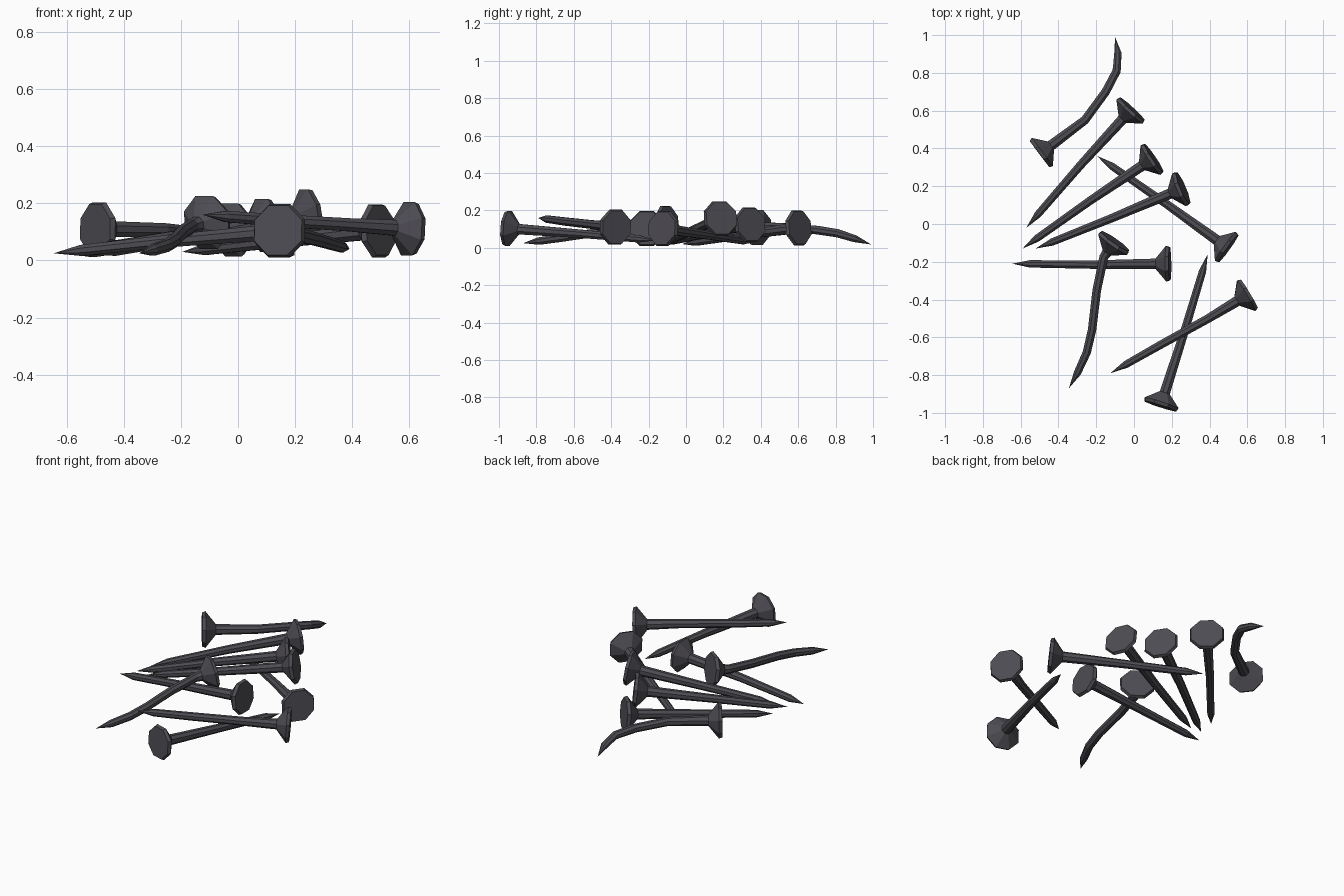
import bpy, bmesh, math
from mathutils import Vector

if "Cube" in bpy.data.objects:
    bpy.data.objects.remove(bpy.data.objects["Cube"])

SIDES = 8
UP = Vector((0, 0, 1))


def make_nail(name, path):
    """Loft one nail: octagonal head, conical neck, shaft along path, point."""
    pts = [Vector(p) for p in path]
    d0 = (pts[1] - pts[0]).normalized()
    # head and neck sections: (centre, direction, radius)
    secs = [(pts[0] + d0 * t, d0, r)
            for t, r in ((0, 0.094), (0.018, 0.101), (0.075, 0.030))]
    # shaft sections at the bends, tapering slightly
    tip = pts[-1]
    d_end = (tip - pts[-2]).normalized()
    n = len(pts)
    for i in range(1, n - 1):
        d = ((pts[i] - pts[i - 1]).normalized() + (pts[i + 1] - pts[i]).normalized()).normalized()
        if (pts[i] - pts[0]).length > 0.1 and (tip - pts[i]).length > 0.12:
            secs.append((pts[i], d, 0.026 - 0.004 * i / (n - 1)))
    # start of the sharpened point
    secs.append((tip - d_end * 0.095, d_end, 0.021))

    bm = bmesh.new()
    rings = []
    for c, d, r in secs:
        side = d.cross(UP).normalized()
        up = side.cross(d)
        rings.append([bm.verts.new(c + (side * math.cos(a) + up * math.sin(a)) * r)
                      for a in ((k + 0.5) * math.tau / SIDES for k in range(SIDES))])
    apex = bm.verts.new(tip)
    bm.faces.new(rings[0])
    for a, b in zip(rings, rings[1:]):
        for k in range(SIDES):
            j = (k + 1) % SIDES
            bm.faces.new((a[k], a[j], b[j], b[k]))
    for k in range(SIDES):
        bm.faces.new((rings[-1][k], rings[-1][(k + 1) % SIDES], apex))
    bmesh.ops.recalc_face_normals(bm, faces=bm.faces)
    me = bpy.data.meshes.new(name)
    bm.to_mesh(me)
    bm.free()
    me.materials.append(iron)
    bpy.context.collection.objects.link(bpy.data.objects.new(name, me))


iron = bpy.data.materials.new("dark_iron")
iron.diffuse_color = (0.075, 0.072, 0.085, 1)
iron.use_nodes = True
iron.node_tree.nodes["Principled BSDF"].inputs["Base Color"].default_value = iron.diffuse_color

# each path runs from the head's outer face to the tip
nails = {
    "bent_nail_back": [(-0.50, 0.37, 0.11), (-0.26, 0.55, 0.107), (-0.15, 0.70, 0.095),
                       (-0.092, 0.81, 0.078), (-0.085, 0.90, 0.05), (-0.10, 0.99, 0.018)],
    "nail_back": [(-0.01, 0.61, 0.108), (-0.28, 0.315, 0.07), (-0.57, -0.02, 0.02)],
    "nail_middle_upper": [(0.105, 0.35, 0.125), (-0.23, 0.125, 0.08), (-0.59, -0.13, 0.025)],
    "nail_middle_lower": [(0.26, 0.19, 0.16), (-0.12, 0.03, 0.09), (-0.52, -0.13, 0.02)],
    "nail_crossing": [(0.50, -0.13, 0.105), (0.18, 0.10, 0.07), (-0.195, 0.36, 0.03)],
    "nail_left": [(0.19, -0.21, 0.105), (-0.22, -0.215, 0.07), (-0.645, -0.21, 0.025)],
    "bent_nail_front": [(-0.10, -0.09, 0.135), (-0.16, -0.175, 0.12), (-0.197, -0.35, 0.098),
                        (-0.222, -0.56, 0.07), (-0.25, -0.68, 0.052), (-0.295, -0.78, 0.037),
                        (-0.345, -0.87, 0.025)],
    "nail_right": [(0.61, -0.37, 0.11), (0.385, -0.505, 0.125), (0.14, -0.64, 0.14),
                   (-0.125, -0.79, 0.16)],
    "nail_front": [(0.14, -0.965, 0.105), (0.27, -0.56, 0.075), (0.39, -0.16, 0.04)],
}
for name, path in nails.items():
    make_nail(name, path)
